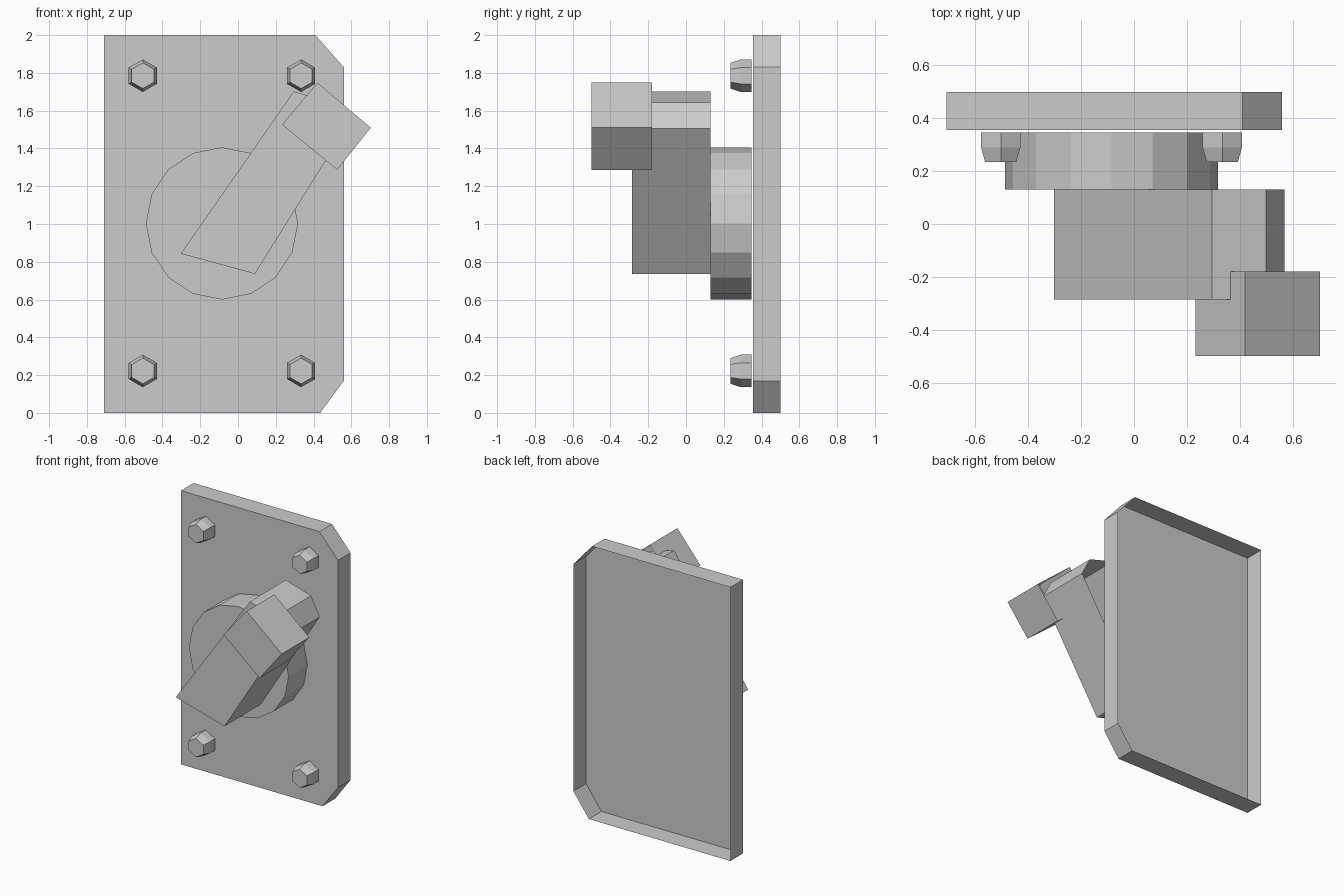
import bpy
import bmesh
from math import sin, cos, tau

cube = bpy.data.objects.get("Cube")
if cube:
    bpy.data.objects.remove(cube)

grey = bpy.data.materials.new("plain_grey")
grey.use_nodes = True
colour = (0.6, 0.6, 0.6, 1)
grey.diffuse_color = colour
grey.node_tree.nodes["Principled BSDF"].inputs["Base Color"].default_value = colour


def polygon(sides, radius, centre, start=0.0):
    """Regular outline in the x-z plane, anticlockwise seen from the front."""
    return [(centre[0] + radius * cos(start + tau * i / sides),
             centre[1] + radius * sin(start + tau * i / sides)) for i in range(sides)]


def shell(name, rings):
    """Skin (y, outline) rings from back to front; cap the front, leave the back open."""
    bm = bmesh.new()
    loops = [[bm.verts.new((x, y, z)) for x, z in outline] for y, outline in rings]
    for back, front in zip(loops, loops[1:]):
        for i in range(len(back)):
            j = (i + 1) % len(back)
            bm.faces.new((front[i], back[i], back[j], front[j]))
    bm.faces.new(loops[-1])
    mesh = bpy.data.meshes.new(name)
    bm.to_mesh(mesh)
    bm.free()
    mesh.materials.append(grey)
    obj = bpy.data.objects.new(name, mesh)
    bpy.context.collection.objects.link(obj)
    return obj


def prism(name, outline, back, front):
    return shell(name, [(back, outline), (front, outline)])


# Mounting plate with two cut corners
plate = [(-0.71, 0), (0.435, 0), (0.56, 0.17), (0.56, 1.83), (0.41, 2), (-0.71, 2)]
prism("mounting_plate", plate, 0.5, 0.355)

# Round hub
prism("hub", polygon(16, 0.403, (-0.085, 1.003)), 0.347, 0.13)

# Tapered lever arm and the block at its end
arm = [(-0.303, 0.843), (0.09, 0.736), (0.57, 1.505), (0.5, 1.642), (0.295, 1.702)]
prism("lever_arm", arm, 0.13, -0.285)
grip = [(0.233, 1.526), (0.525, 1.287), (0.703, 1.51), (0.42, 1.748)]
prism("lever_grip", grip, -0.18, -0.5)

# Hexagonal bolts with tapered heads
for side, x in (("right", -0.504), ("left", 0.334)):
    for level, z in (("lower", 0.222), ("upper", 1.785)):
        wide = polygon(6, 0.086, (x, z), tau / 4)
        narrow = polygon(6, 0.068, (x, z), tau / 4)
        shell(f"{level}_{side}_bolt", [(0.347, wide), (0.29, wide), (0.235, narrow)])
